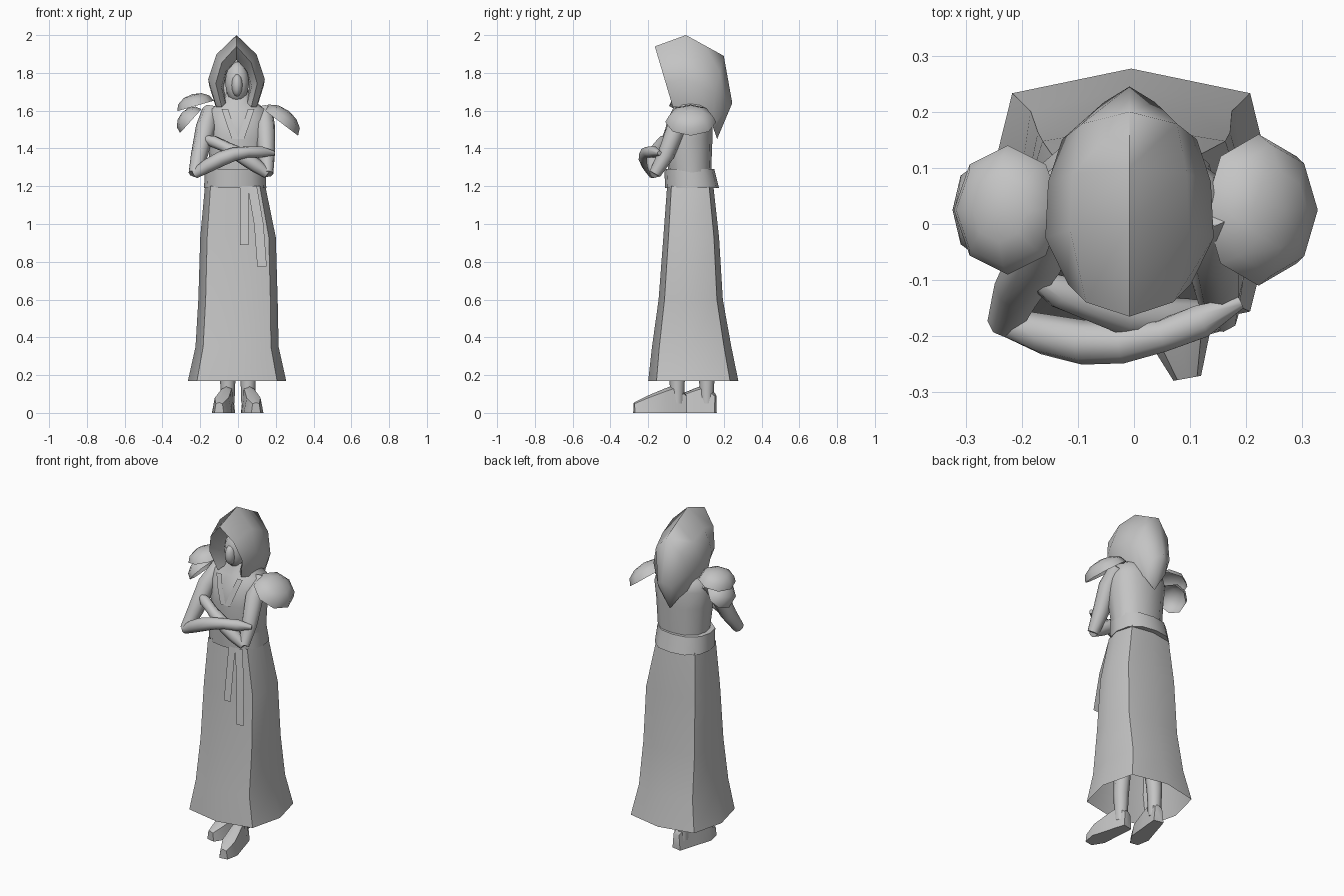
import bpy
import bmesh
from math import cos, sin, pi, radians
from mathutils import Vector, Matrix

default_cube = bpy.data.objects.get("Cube")
if default_cube:
    bpy.data.objects.remove(default_cube, do_unlink=True)

grey = bpy.data.materials.new("plain_grey")
grey.use_nodes = True
grey.diffuse_color = (.55, .55, .55, 1)
grey.node_tree.nodes["Principled BSDF"].inputs["Base Color"].default_value = grey.diffuse_color


def finish(name, bm):
    """Clean up the mesh and turn it into a smooth object with sharp rims."""
    bmesh.ops.remove_doubles(bm, verts=bm.verts, dist=.001)
    bmesh.ops.recalc_face_normals(bm, faces=bm.faces)
    mesh = bpy.data.meshes.new(name)
    bm.to_mesh(mesh)
    bm.free()
    mesh.materials.append(grey)
    obj = bpy.data.objects.new(name, mesh)
    bpy.context.collection.objects.link(obj)
    bpy.ops.object.select_all(action='DESELECT')
    obj.select_set(True)
    bpy.context.view_layer.objects.active = obj
    bpy.ops.object.shade_smooth_by_angle(angle=radians(55))


def skin(name, rings, closed=True, cap_start=False, cap_end=False):
    """Bridge rings that have the same number of points."""
    bm = bmesh.new()
    rows = [[bm.verts.new(point) for point in ring] for ring in rings]
    count = len(rows[0])
    for lower, upper in zip(rows, rows[1:]):
        for i in range(count if closed else count - 1):
            j = (i + 1) % count
            bm.faces.new((lower[i], lower[j], upper[j], upper[i]))
    if cap_start:
        bm.faces.new(rows[0])
    if cap_end:
        bm.faces.new(rows[-1])
    finish(name, bm)


def angles(count):
    return [2 * pi * i / count for i in range(count)]


def oval(z, half_width, front, back, centre=0, power=2.4, count=12):
    """Level rounded-box ring."""
    ring = []
    for a in angles(count):
        k = (abs(cos(a)) ** power + abs(sin(a)) ** power) ** (-1 / power)
        ring.append((centre + half_width * k * cos(a),
                     (front + back) / 2 + (back - front) / 2 * k * sin(a), z))
    return ring


def tube(name, path, radii):
    """Round limb along a path."""
    points = [Vector(p) for p in path]
    last = len(points) - 1
    rings = []
    for i, (point, radius) in enumerate(zip(points, radii)):
        direction = points[min(i + 1, last)] - points[max(i - 1, 0)]
        turn = Vector((0, 0, 1)).rotation_difference(direction)
        rings.append([point + turn @ Vector((radius * cos(a), radius * sin(a), 0))
                      for a in angles(8)])
    skin(name, rings, cap_start=True, cap_end=True)


def dome(name, x, z, half_width, half_depth, height, tilt):
    """Open half-ellipsoid shell that slopes away from the neck."""
    place = Matrix.Translation((x, .025, z)) @ Matrix.Rotation(radians(tilt), 4, 'Y')
    place = place @ Matrix.Diagonal((half_width, half_depth, height, 1))
    rings = []
    for step in range(4):
        rise = step * pi / 6
        rings.append([place @ Vector((cos(rise) * cos(a), cos(rise) * sin(a), sin(rise)))
                      for a in angles(8)])
    skin(name, rings)


def strip(name, path, width):
    """Thin flat band of cloth that faces the front."""
    bm = bmesh.new()
    edges = [[bm.verts.new((x + side * width / 2, y, z)) for side in (-1, 1)]
             for x, y, z in path]
    for upper, lower in zip(edges, edges[1:]):
        bm.faces.new((upper[0], lower[0], lower[1], upper[1]))
    bmesh.ops.solidify(bm, geom=bm.faces[:], thickness=.007)
    finish(name, bm)


# Long skirt, open at the hem
skin("skirt", [
    oval(z, half_width, front, back, centre, power=3.4, count=8)
    for z, half_width, front, back, centre in (
        (.17, .26, -.2, .277, -.005),
        (.35, .22, -.18, .24, -.005),
        (.6, .21, -.145, .195, 0),
        (.93, .2, -.12, .175, 0),
        (1.2, .16, -.1, .145, -.015))])

# Torso, shoulders and neck
skin("torso", [
    oval(1.2, .14, -.08, .13),
    oval(1.45, .16, -.12, .14),
    oval(1.55, .17, -.1, .14),
    oval(1.61, .15, -.07, .13),
    oval(1.65, .08, -.05, .09),
    oval(1.72, .05, -.03, .07)], cap_start=True, cap_end=True)

# Robe edges crossing towards the waist
for side, sign in (("left", 1), ("right", -1)):
    strip(side + "_lapel", [(sign * .07, -.08, 1.61), (sign * .05, -.103, 1.55),
                            (sign * .015, -.123, 1.45)], .035)

# Wide belt, flared at the lower edge, and its two hanging ends
skin("belt", [
    oval(z, half_width, front, back, centre=-.015)
    for z, half_width, front, back in (
        (1.29, .13, -.08, .12), (1.29, .16, -.115, .15),
        (1.19, .165, -.11, .175), (1.19, .13, -.08, .12))])
strip("belt_end_short", [(.033, -.105, 1.2), (.033, -.15, .89)], .045)
strip("belt_end_long", [(.075, -.1, 1.2), (.11, -.135, 1), (.127, -.165, .775)], .05)


# Hood: arches running from the lining, over the brim, to the pointed tail
def arch(crown_y, crown_z, foot_y, foot_z, half_width):
    ring = []
    for step in range(-3, 4):
        t = step / 3
        drop = abs(t) ** 1.2
        ring.append((half_width * sin(2.35 * t) - .008,
                     crown_y + (foot_y - crown_y) * drop,
                     crown_z + (foot_z - crown_z) * drop))
    return ring


skin("hood", [
    arch(.02, 1.87, .02, 1.63, .07),
    arch(-.08, 1.87, -.05, 1.64, .08),
    arch(-.165, 1.94, -.07, 1.62, .11),
    arch(0, 2, -.04, 1.62, .15),
    arch(.1, 1.945, .06, 1.6, .145),
    arch(.2, 1.89, .12, 1.56, .12),
    arch(.245, 1.64, .14, 1.52, .065),
    arch(.165, 1.45, .165, 1.45, 0)], closed=False, cap_start=True)

# Head and long nose inside the hood
for part, y, z, size in (("head", -.01, 1.75, (.066, .07, .11, 1)),
                         ("nose", -.06, 1.735, (.03, .04, .06, 1))):
    bm = bmesh.new()
    bmesh.ops.create_uvsphere(bm, u_segments=10, v_segments=8, radius=1,
                              matrix=Matrix.Translation((-.005, y, z)) @ Matrix.Diagonal(size))
    finish(part, bm)

# Shoulder guards: one on the left, two layered on the right
dome("left_shoulder_guard", .222, 1.54, .12, .135, .075, tilt=37)
dome("right_shoulder_guard_upper", -.225, 1.625, .1, .115, .065, tilt=-16)
dome("right_shoulder_guard_lower", -.25, 1.545, .085, .1, .065, tilt=-48)


# Folded arms: each forearm bows forward from the elbow to the opposite side
def folded_arm(side, shoulder, elbow, hand, bow):
    shoulder, elbow, hand = Vector(shoulder), Vector(elbow), Vector(hand)
    sleeve = shoulder.lerp(elbow, .3) + (elbow - shoulder).cross(Vector((1, 0, 0))) * .06
    tube(side + "_upper_arm", (shoulder, sleeve, shoulder.lerp(elbow, .7), elbow),
         (.045, .053, .045, .032))
    path = []
    for step in range(7):
        t = step / 6
        path.append(elbow.lerp(hand, t) + Vector(bow) * sin(pi * t))
    tube(side + "_forearm", path, (.026, .037, .04, .036, .03, .032, .012))


folded_arm("right", (-.145, .03, 1.6), (-.23, -.175, 1.265), (.19, -.14, 1.375), (0, -.055, .05))
folded_arm("left", (.14, .03, 1.6), (.155, -.165, 1.265), (-.19, -.09, 1.46), (0, -.035, .02))


# Legs and rounded feet, the left one a step ahead
def leg_and_foot(side, heel, toe):
    heel, toe = Vector(heel), Vector(toe)
    along = toe - heel
    across = along.cross(Vector((0, 0, 1))).normalized()
    rings = []
    for t, half_width, height in ((0, .03, .1), (.2, .037, .15), (.4, .042, .13),
                                  (.75, .053, .09), (1, .025, .055)):
        rings.append([heel + along * t + across * half_width * cos(a)
                      + Vector((0, 0, height * min(1, 1.25 * max(sin(a), 0))))
                      for a in angles(8)])
    skin(side + "_foot", rings, cap_start=True, cap_end=True)
    ankle = heel.lerp(toe, .17)
    path = [Vector((ankle.x, ankle.y, z)) for z in (.05, .12, .22)]
    path.append(Vector((ankle.x * 1.2, .02, .95)))
    tube(side + "_leg", path, (.036, .038, .043, .07))


leg_and_foot("left", (.045, 0, 0), (.095, -.275, 0))
leg_and_foot("right", (-.045, .157, 0), (-.1, -.12, 0))
